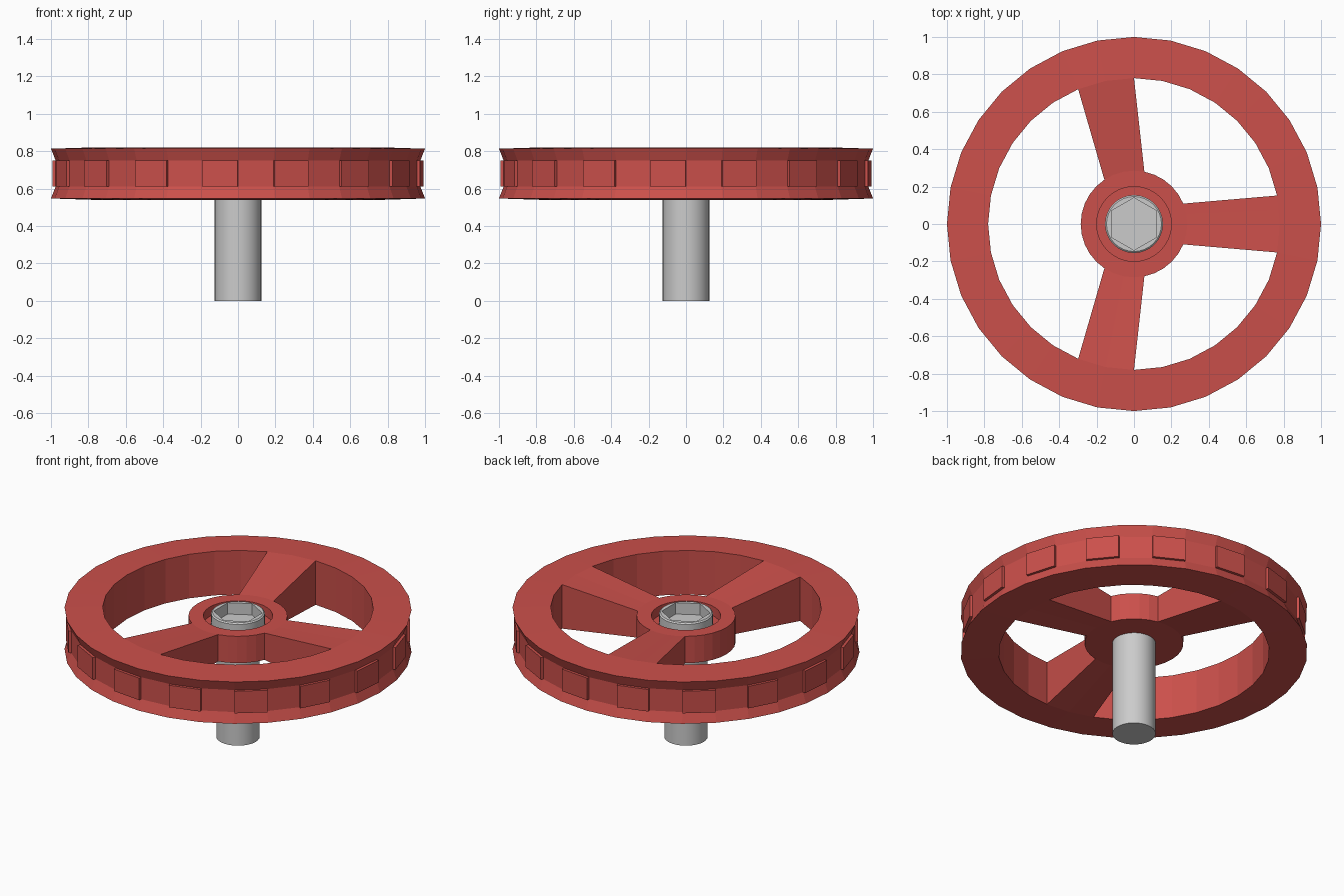
import bpy, bmesh
from math import cos, sin, pi

if "Cube" in bpy.data.objects:
    bpy.data.objects.remove(bpy.data.objects["Cube"])

N = 32
STEP = 2 * pi / N

red = bpy.data.materials.new("red_paint")
red.diffuse_color = (0.60, 0.08, 0.07, 1)
red.use_nodes = True
red.node_tree.nodes["Principled BSDF"].inputs["Base Color"].default_value = red.diffuse_color


def finish(bm, name, mat=None):
    bmesh.ops.recalc_face_normals(bm, faces=bm.faces)
    mesh = bpy.data.meshes.new(name)
    bm.to_mesh(mesh)
    bm.free()
    obj = bpy.data.objects.new(name, mesh)
    bpy.context.collection.objects.link(obj)
    if mat:
        mesh.materials.append(mat)
    return obj


def ring(bm, r, z, n=N, start=0.0):
    return [bm.verts.new((r * cos(start + i * 2 * pi / n), r * sin(start + i * 2 * pi / n), z))
            for i in range(n)]


def lathe(bm, profile, closed=True):
    # Revolve (radius, z) points; returns rings and the faces of each band
    rings = [ring(bm, r, z) for r, z in profile]
    bands = []
    for k in range(len(rings) if closed else len(rings) - 1):
        a, b = rings[k], rings[(k + 1) % len(rings)]
        bands.append([bm.faces.new((a[i], a[(i + 1) % N], b[(i + 1) % N], b[i])) for i in range(N)])
    return rings, bands


# Grooved rim, with every second groove face raised as a tread block
bm = bmesh.new()
_, bands = lathe(bm, [(0.78, 0.54), (1.0, 0.547), (0.975, 0.61),
                      (0.975, 0.75), (1.0, 0.813), (0.78, 0.82)])
bm.normal_update()
bmesh.ops.recalc_face_normals(bm, faces=bm.faces)
blocks = bmesh.ops.extrude_discrete_faces(bm, faces=bands[2][1::2])["faces"]
for f in blocks:
    # close the sides by offsetting the loose face and bridging to a copy
    base = [v.co.copy() for v in f.verts]
    n = f.normal.copy()
    for v in f.verts:
        v.co += n * 0.017
finish(bm, "rim", red)

# Hub with a recessed seat for the bolt head
bm = bmesh.new()
lathe(bm, [(0.125, 0.60), (0.285, 0.60), (0.285, 0.77), (0.2, 0.77), (0.2, 0.71), (0.125, 0.71)])
finish(bm, "hub", red)

# Three spokes, flaring in height towards the rim and in width towards the hub
for s, mid in enumerate((0, 9, 23)):
    bm = bmesh.new()

    def pts(z, r, half):
        return [bm.verts.new((r * cos((mid + o) * STEP), r * sin((mid + o) * STEP), z)) for o in half]

    hub_off, rim_off = (-2, -1, 0, 1, 2), (-1, -0.5, 0, 0.5, 1)
    ht, hb = pts(0.77, 0.285, hub_off), pts(0.60, 0.285, hub_off)
    rt, rb = pts(0.82, 0.78, rim_off), pts(0.54, 0.78, rim_off)
    for row in (rt, rb):
        for i in (1, 3):
            row[i].co = (row[i - 1].co + row[i + 1].co) / 2
    for i in range(4):
        bm.faces.new((ht[i], rt[i], rt[i + 1], ht[i + 1]))
        bm.faces.new((hb[i], hb[i + 1], rb[i + 1], rb[i]))
    for i in (0, 4):
        bm.faces.new((ht[i], hb[i], rb[i], rt[i]))
    finish(bm, f"spoke_{s + 1}", red)

# Axle bolt: shaft, round head and hexagonal socket
bm = bmesh.new()
rings, _ = lathe(bm, [(0.125, 0), (0.125, 0.71), (0.155, 0.71), (0.155, 0.785), (0.147, 0.792)], closed=False)
bm.faces.new(rings[0])
top = ring(bm, 0.14, 0.792, 6, pi / 2)
floor = ring(bm, 0.14, 0.72, 6, pi / 2)
bm.faces.new(floor)
for i in range(6):
    j = (i + 1) % 6
    bm.faces.new((top[i], top[j], floor[j], floor[i]))
edges = []
for loop in (rings[-1], top):
    for i, v in enumerate(loop):
        w = loop[(i + 1) % len(loop)]
        edges.append(bm.edges.get((v, w)) or bm.edges.new((v, w)))
bmesh.ops.triangle_fill(bm, edges=edges, use_beauty=True)
bolt = finish(bm, "axle_bolt")
bpy.context.view_layer.objects.active = bolt
bolt.select_set(True)
bpy.ops.object.shade_smooth_by_angle(angle=0.52)
